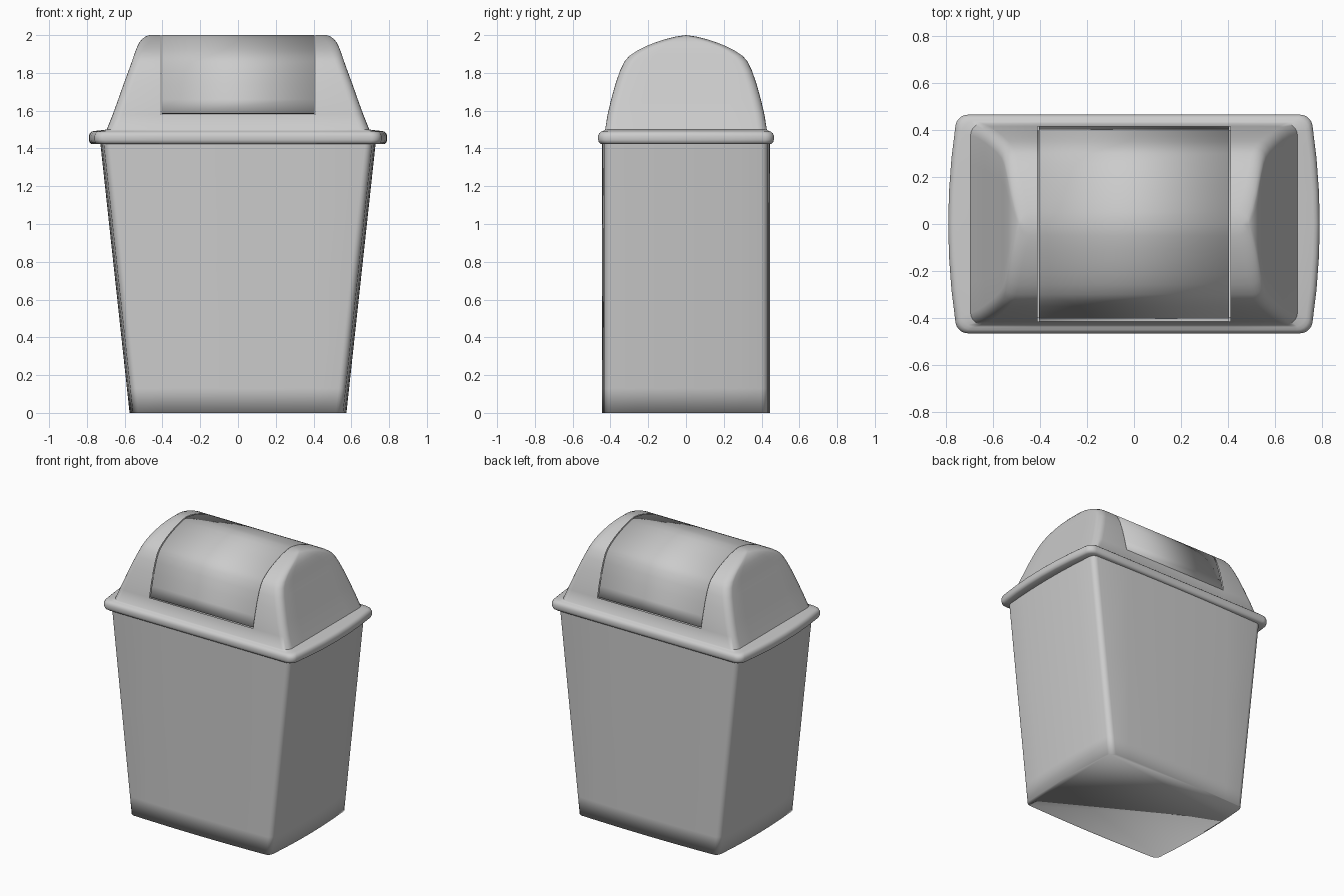
import bpy, bmesh, math

if "Cube" in bpy.data.objects:
    bpy.data.objects.remove(bpy.data.objects["Cube"])

# Lid levels: height, half length, half depth, corner radius
LID = [
    (1.50, 0.695, 0.428, 0.05), (1.58, 0.663, 0.415, 0.05),
    (1.66, 0.634, 0.396, 0.05), (1.74, 0.606, 0.374, 0.05),
    (1.81, 0.580, 0.350, 0.05), (1.86, 0.562, 0.326, 0.05),
    (1.89, 0.552, 0.300, 0.05), (1.918, 0.542, 0.258, 0.05),
    (1.94, 0.533, 0.215, 0.05), (1.96, 0.523, 0.165, 0.05),
    (1.98, 0.507, 0.105, 0.05), (1.993, 0.489, 0.050, 0.05),
    (2.00, 0.470, 0.000, 0.05),
]
FLAP_X = 0.41      # half width of the flap opening
FLAP_Z = 1.58      # lower edge of the flap opening
GAP = 0.006


def ring(z, hx, hy, r, bx=0.0, by=0.0):
    """Rounded rectangle with bulging sides, counter-clockwise from above."""
    ry = min(r, hy)
    quad = [(hx, (hy - ry) * t) for t in (0, 0.33, 0.66)]
    for k in range(6):
        a = math.pi / 2 * k / 5
        quad.append((hx - r + r * math.cos(a), hy - ry + ry * math.sin(a)))
    quad += [(FLAP_X, hy), (0.2, hy), (0, hy)]
    half = quad + [(-x, y) for x, y in reversed(quad[:-1])]
    full = half + [(x, -y) for x, y in reversed(half[1:-1])]
    pts = []
    for x, y in full:
        fx = 1 - (y / hy) ** 2 if hy > 0 else 0
        fy = 1 - (x / hx) ** 2
        pts.append((x + math.copysign(bx * fx, x) if abs(x) > FLAP_X + 0.001 else x,
                    y + math.copysign(by * fy, y) if abs(y) > 0.001 else y, z))
    return pts


def loft(levels, cap_bottom=False):
    bm = bmesh.new()
    rings = [[bm.verts.new(p) for p in ring(*lv)] for lv in levels]
    for a, b in zip(rings, rings[1:]):
        n = len(a)
        for i in range(n):
            j = (i + 1) % n
            bm.faces.new((a[i], a[j], b[j], b[i]))
    if cap_bottom:
        bm.faces.new(list(reversed(rings[0])))
    return bm


def finish(bm, name, angle=None):
    mesh = bpy.data.meshes.new(name)
    bm.to_mesh(mesh)
    bm.free()
    ob = bpy.data.objects.new(name, mesh)
    bpy.context.collection.objects.link(ob)
    bpy.ops.object.select_all(action='DESELECT')
    ob.select_set(True)
    bpy.context.view_layer.objects.active = ob
    if angle:
        bpy.ops.object.shade_smooth_by_angle(angle=math.radians(angle))
    else:
        bpy.ops.object.shade_smooth()
    return ob


# Tapered bin body, slightly bulging on all sides
body_levels = []
for z in (0.0, 0.13, 0.75, 1.45):
    t = z / 1.42
    body_levels.append((z, 0.553 + 0.154 * t, 0.433, 0.035, 0.021, 0.012))
finish(loft(body_levels, cap_bottom=True), "bin_body")

# Lid with rolled rim, flap opening cut out of the arch
rim = [(-0.07, 1.424), (-0.014, 1.424), (-0.004, 1.432), (0.0, 1.445),
       (0.0, 1.466), (-0.005, 1.480), (-0.015, 1.489), (-0.027, 1.492)]
rim_levels = [(z, 0.752 + d, 0.465 + d, 0.045, 0.038, 0.0) for d, z in rim]
bm = loft(rim_levels + LID)
hole = [f for f in bm.faces if all(abs(v.co.x) < FLAP_X + 0.001
                                   and v.co.z > FLAP_Z - 0.001 for v in f.verts)]
bmesh.ops.delete(bm, geom=hole, context='FACES')
bmesh.ops.remove_doubles(bm, verts=bm.verts, dist=0.0002)
finish(bm, "lid", 50)

# Curved flap over the opening
front = [(-hy, z) for z, hx, hy, r in LID[1:]]
front[0] = (front[0][0] + 0.001, FLAP_Z + GAP)
path = front + [(-y, z) for y, z in reversed(front[:-1])]
bm = bmesh.new()
w = FLAP_X - GAP
rows = [[bm.verts.new((x, y, z)) for x in (-w, w)] for y, z in path]
for a, b in zip(rows, rows[1:]):
    bm.faces.new((a[0], a[1], b[1], b[0]))
flap = finish(bm, "swing_flap", 40)
solid = flap.modifiers.new("thickness", 'SOLIDIFY')
solid.thickness = 0.02
solid.offset = -1
